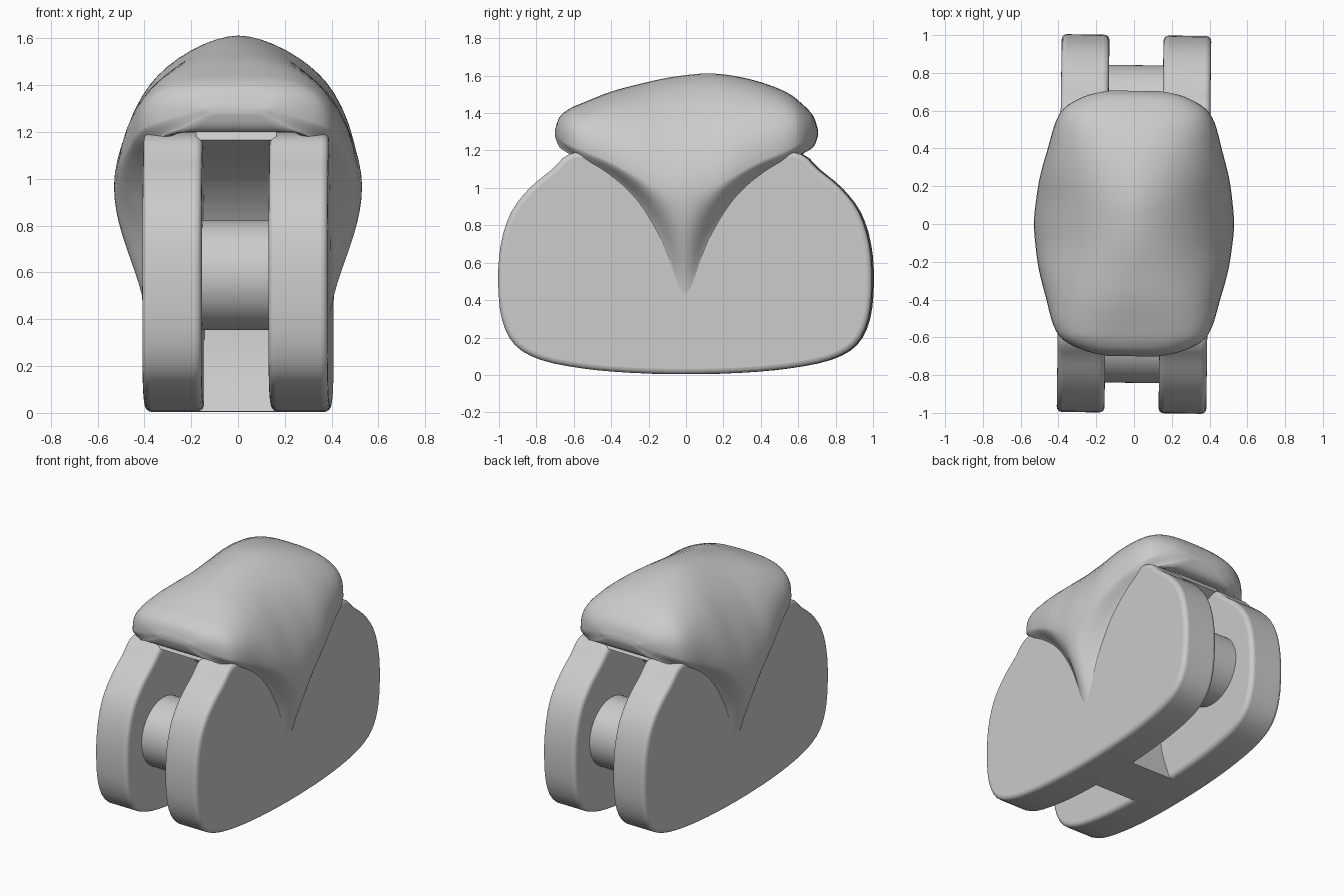
import bpy, bmesh, math

cube = bpy.data.objects.get("Cube")
if cube:
    bpy.data.objects.remove(cube, do_unlink=True)

TWIST = -0.0135  # the whole model is turned very slightly

grey = bpy.data.materials.new("plain_grey")
grey.use_nodes = True
grey.diffuse_color = (0.6, 0.6, 0.6, 1)
grey.node_tree.nodes["Principled BSDF"].inputs["Base Color"].default_value = (0.6, 0.6, 0.6, 1)


def spline(points, steps, closed=False):
    """Catmull-Rom interpolation of tuples of any length."""
    n, out = len(points), []
    for i in range(n if closed else n - 1):
        pick = [(i + k) % n if closed else min(max(i + k, 0), n - 1) for k in (-1, 0, 1, 2)]
        quads = list(zip(*(points[k] for k in pick)))
        for s in range(steps):
            t = s / steps
            out.append(tuple(b + 0.5 * t * (c - a + t * (2 * a - 5 * b + 4 * c - d
                             + t * (3 * (b - c) + d - a))) for a, b, c, d in quads))
    return out if closed else out + [points[-1]]


def finish(name, bm, angle):
    bmesh.ops.recalc_face_normals(bm, faces=bm.faces)
    mesh = bpy.data.meshes.new(name)
    bm.to_mesh(mesh)
    bm.free()
    mesh.materials.append(grey)
    ob = bpy.data.objects.new(name, mesh)
    ob.rotation_euler.z = TWIST
    bpy.context.collection.objects.link(ob)
    bpy.ops.object.select_all(action='DESELECT')
    bpy.context.view_layer.objects.active = ob
    ob.select_set(True)
    bpy.ops.object.shade_smooth_by_angle(angle=math.radians(angle))
    return ob


def extrude_profile(name, outline, x0, x1, angle=35):
    """Extrude a (y, z) outline along x."""
    bm = bmesh.new()
    face = bm.faces.new([bm.verts.new((x0, y, z)) for y, z in outline])
    geo = bmesh.ops.extrude_face_region(bm, geom=[face])["geom"]
    moved = [v for v in geo if isinstance(v, bmesh.types.BMVert)]
    bmesh.ops.translate(bm, verts=moved, vec=(x1 - x0, 0, 0))
    return finish(name, bm, angle)


def mirrored(half):
    """Complete a right-hand (y, z) half outline, bottom to top."""
    return half + [(-y, z) for y, z in reversed(half) if y > 0]


# Side plates with softened rims
plate_half = [(0, 0.004), (0.3, 0.012), (0.55, 0.035), (0.77, 0.08), (0.91, 0.16), (0.98, 0.3),
              (1, 0.5), (0.985, 0.7), (0.93, 0.87), (0.83, 1.0), (0.71, 1.1), (0.62, 1.18),
              (0.45, 1.2), (0, 1.2)]
plate = spline(mirrored(plate_half), 3, closed=True)
for name, x0, x1 in (("left_plate", 0.143, 0.396), ("right_plate", -0.396, -0.143)):
    ob = extrude_profile(name, plate, x0, x1)
    bev = ob.modifiers.new("soft_rim", 'BEVEL')
    bev.width, bev.segments, bev.limit_method = 0.028, 4, 'ANGLE'
    bev.angle_limit = math.radians(50)

# Central web, hollowed at both ends around the rollers
hollow = spline([(0.18, 0.006), (0.1, 0.25), (0.08, 0.5), (0.14, 0.78), (0.34, 1.02), (0.63, 1.165)], 5)
extrude_profile("central_web", mirrored([(0, 0.004)] + hollow + [(0.6, 1.22), (0, 1.22)]), -0.172, 0.172)

# Rollers
for name, yc in (("front_roller", -0.607), ("back_roller", 0.607)):
    ring = [(yc + 0.234 * math.cos(a * math.tau / 64), 0.588 + 0.234 * math.sin(a * math.tau / 64))
            for a in range(64)]
    extrude_profile(name, ring, -0.16, 0.16)

# Domed hood: rows of (y, top z, half width, z of widest point, z where it meets the plate)
rows = [(-0.7, 1.31, 0.13, 1.295, 1.28), (-0.675, 1.38, 0.25, 1.27, 1.22),
        (-0.62, 1.425, 0.365, 1.23, 1.18), (-0.54, 1.46, 0.42, 1.2, 1.11),
        (-0.4, 1.515, 0.46, 1.14, 1.05), (-0.25, 1.555, 0.5, 1.06, 0.9),
        (-0.12, 1.585, 0.52, 0.99, 0.66), (0, 1.603, 0.53, 0.97, 0.34),
        (0.12, 1.612, 0.52, 0.99, 0.66), (0.25, 1.6, 0.5, 1.06, 0.9),
        (0.4, 1.565, 0.46, 1.14, 1.05), (0.54, 1.51, 0.42, 1.2, 1.11),
        (0.62, 1.45, 0.365, 1.24, 1.18), (0.68, 1.385, 0.25, 1.28, 1.22),
        (0.705, 1.31, 0.13, 1.3, 1.28)]


def hood_section(y, top, w, mid, low):
    power = 1.75 + 1.0 * min(abs(y) / 0.6, 1) ** 2
    half = []
    for i in range(15):  # dome from crown to widest point
        a = math.pi / 2 * i / 14
        half.append((w * math.sin(a) ** (2 / power), mid + (top - mid) * max(math.cos(a), 0) ** (2 / power)))
    foot = min(0.388, w * 0.85)
    for i in range(1, 13):  # flare blending down into the plate
        s = i / 12
        half.append((foot + (w - foot) * (1 + math.cos(math.pi * s)) / 2, mid + (low - mid) * s))
    inner = max(low, 1.2)
    half += [(foot * 0.75, inner), (0, inner)]
    return half + [(-x, z) for x, z in reversed(half[1:-1])]


bm = bmesh.new()
rings = [[bm.verts.new((x, row[0], z)) for x, z in hood_section(*row)] for row in spline(rows, 4)]
for a, b in zip(rings, rings[1:]):
    for i in range(len(a)):
        j = (i + 1) % len(a)
        bm.faces.new((a[i], a[j], b[j], b[i]))
bm.faces.new(rings[0])
bm.faces.new(rings[-1])
finish("domed_hood", bm, 80)
